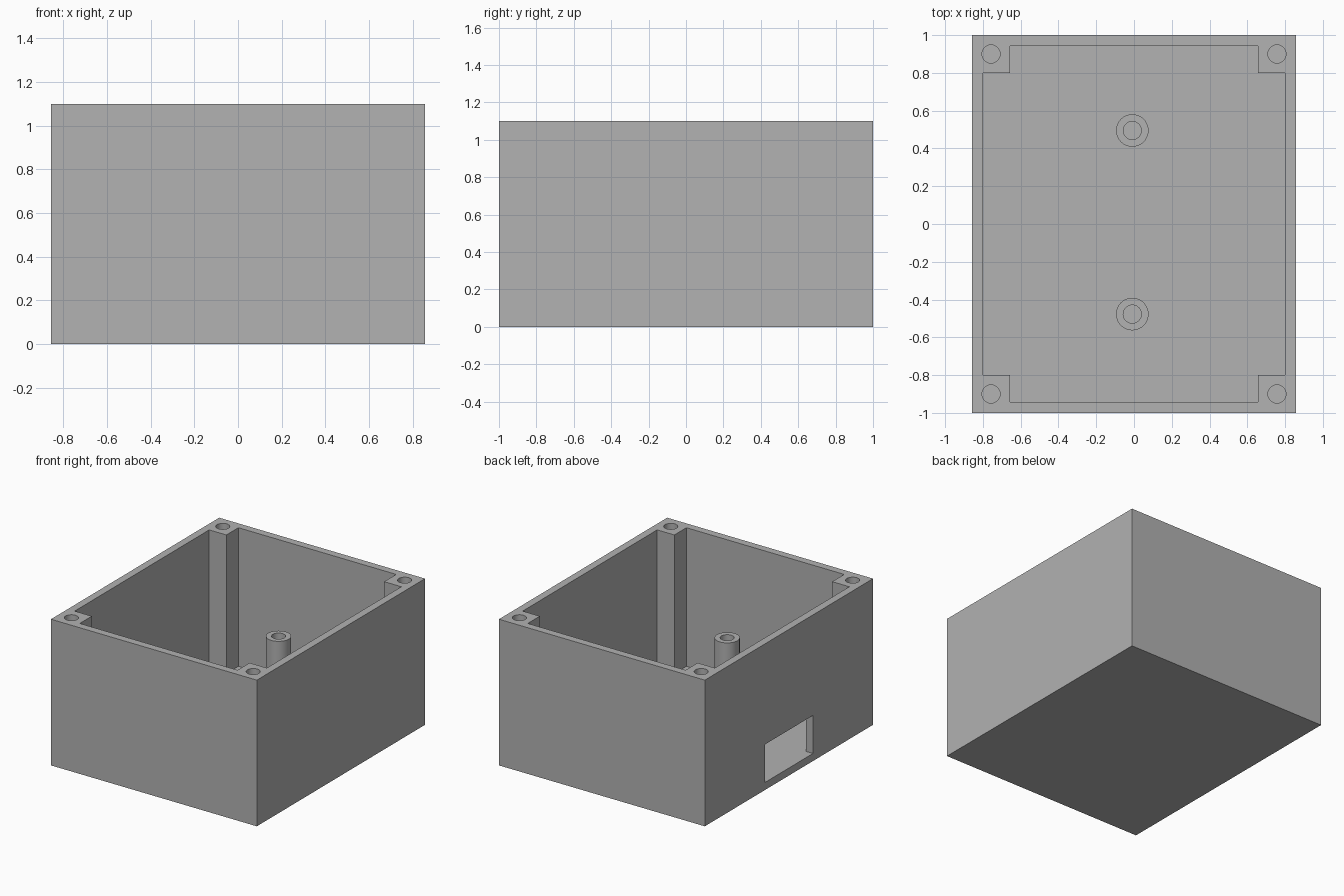
import bpy, bmesh
from math import radians
from mathutils import Matrix, Vector

W, D, H = 0.857, 1.0, 1.1        # half width, half depth, height
WALL, POST = 0.057, 0.2          # wall and floor thickness, corner post size
HOLE_R, BOSS_R, BOSS_TOP = 0.048, 0.086, 0.629

cube = bpy.data.objects.get("Cube")
if cube:
    bpy.data.objects.remove(cube, do_unlink=True)

grey = bpy.data.materials.new("plain grey")
grey.use_nodes = True
colour = (0.445, 0.445, 0.445, 1)
grey.diffuse_color = colour
grey.node_tree.nodes["Principled BSDF"].inputs["Base Color"].default_value = colour


def make(name, bm):
    bmesh.ops.recalc_face_normals(bm, faces=bm.faces)
    mesh = bpy.data.meshes.new(name)
    bm.to_mesh(mesh)
    bm.free()
    mesh.materials.append(grey)
    ob = bpy.data.objects.new(name, mesh)
    bpy.context.collection.objects.link(ob)
    return ob


def prism(name, outline, z0, z1):
    bm = bmesh.new()
    face = bm.faces.new([bm.verts.new((x, y, z0)) for x, y in outline])
    up = bmesh.ops.extrude_face_region(bm, geom=[face])["geom"]
    bmesh.ops.translate(bm, vec=(0, 0, z1 - z0),
                        verts=[v for v in up if isinstance(v, bmesh.types.BMVert)])
    return make(name, bm)


def rectangle(x0, x1, y0, y1):
    return [(x0, y0), (x1, y0), (x1, y1), (x0, y1)]


def cylinder(name, x, y, r, z0, z1):
    bm = bmesh.new()
    bmesh.ops.create_cone(bm, cap_ends=True, segments=40, radius1=r, radius2=r,
                          depth=z1 - z0,
                          matrix=Matrix.Translation((x, y, (z0 + z1) / 2)))
    return make(name, bm)


def smooth(ob):
    bpy.ops.object.select_all(action="DESELECT")
    ob.select_set(True)
    bpy.context.view_layer.objects.active = ob
    bpy.ops.object.shade_smooth_by_angle(angle=radians(30))


# Open box with the corner posts left standing in the cavity
box = prism("box", rectangle(-W, W, -D, D), 0, H)
ix, iy, px, py = W - WALL, D - WALL, W - POST, D - POST
quarter = [(ix, py), (px, py), (px, iy)]
outline = (quarter + [(-x, y) for x, y in reversed(quarter)]
           + [(-x, -y) for x, y in quarter]
           + [(x, -y) for x, y in reversed(quarter)])
cutters = [prism("cavity_cutter", outline, WALL, H + 0.1),
           prism("side_window_cutter",
                 rectangle(-W - 0.1, -W + 0.12, -0.286, 0.286), WALL, 0.343)]

# Screw holes in the corner posts
for sx in (-1, 1):
    for sy in (-1, 1):
        cutters.append(cylinder("screw_hole_cutter", sx * (W - POST / 2),
                                sy * (D - POST / 2), HOLE_R, WALL, H + 0.1))

for cutter in cutters:
    cutter.hide_render = True
    mod = box.modifiers.new(cutter.name, "BOOLEAN")
    mod.operation, mod.solver, mod.object = "DIFFERENCE", "EXACT", cutter

# Apply the cuts, then drop the cutters
graph = bpy.context.evaluated_depsgraph_get()
cut_mesh = bpy.data.meshes.new_from_object(box.evaluated_get(graph))
box.modifiers.clear()
box.data = cut_mesh
for cutter in cutters:
    bpy.data.objects.remove(cutter, do_unlink=True)
smooth(box)

# Hollow mounting posts on the floor
for name, y in (("back_standoff", 0.495), ("front_standoff", -0.477)):
    bm = bmesh.new()
    profile = [(HOLE_R, WALL), (HOLE_R, BOSS_TOP), (BOSS_R, BOSS_TOP), (BOSS_R, WALL)]
    verts = [bm.verts.new((r, 0, z)) for r, z in profile]
    edges = [bm.edges.new(pair) for pair in zip(verts, verts[1:])]
    bmesh.ops.spin(bm, geom=verts + edges, cent=(0, 0, 0), axis=(0, 0, 1),
                   angle=radians(360), steps=40, use_merge=True)
    bmesh.ops.remove_doubles(bm, verts=bm.verts, dist=0.0001)
    bmesh.ops.translate(bm, vec=Vector((-0.009, y, 0)), verts=bm.verts)
    smooth(make(name, bm))
